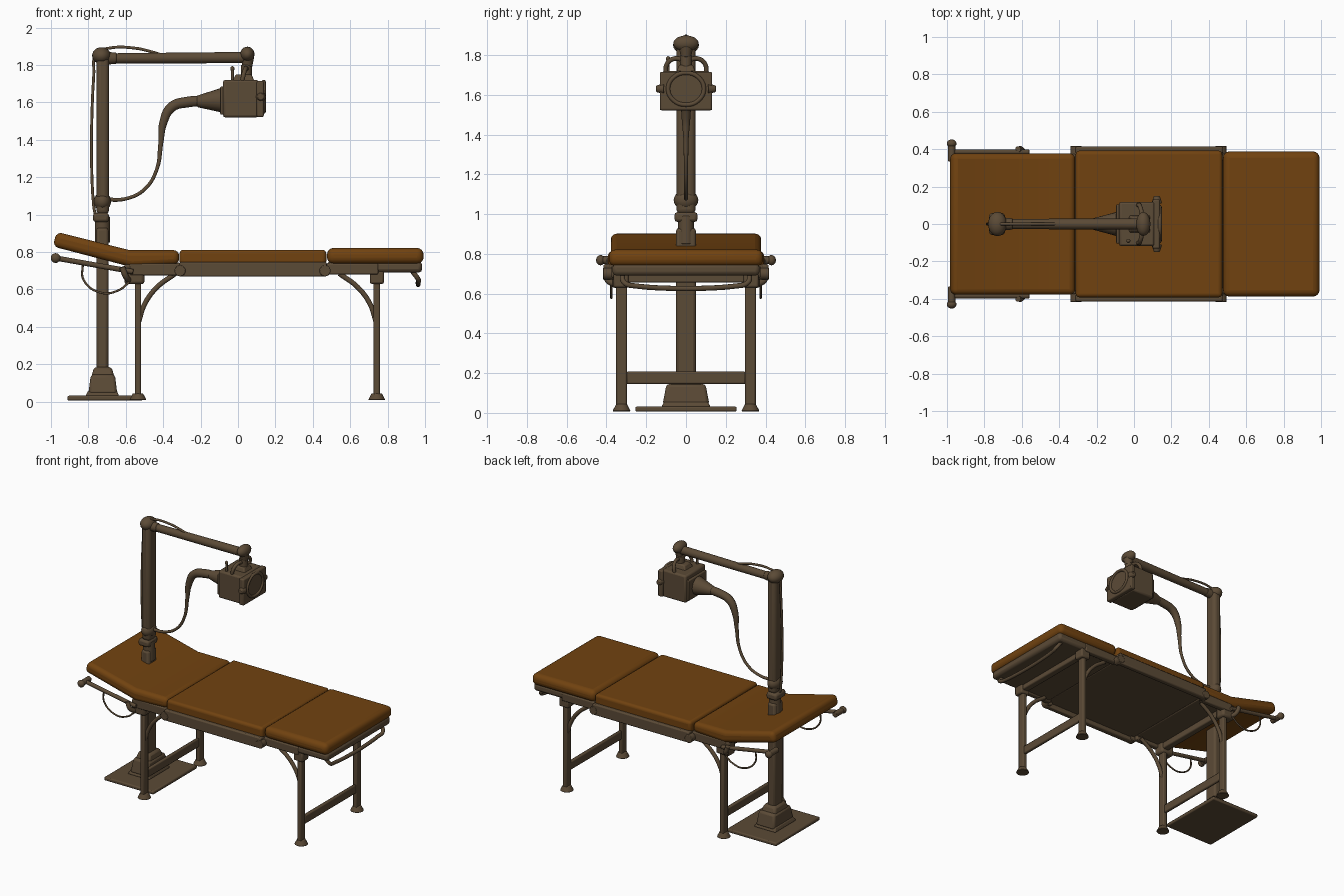
import bpy, bmesh, math
from mathutils import Vector, Matrix

cube = bpy.data.objects.get("Cube")
if cube:
    bpy.data.objects.remove(cube, do_unlink=True)


def material(name, rgb):
    m = bpy.data.materials.new(name)
    m.use_nodes = True
    m.diffuse_color = (*rgb, 1)
    m.node_tree.nodes["Principled BSDF"].inputs["Base Color"].default_value = (*rgb, 1)
    return m


LEATHER = material("brown leather", (0.165, 0.055, 0.005))
METAL = material("dull bronze metal", (0.105, 0.069, 0.037))


def link(name, mesh, mat, bevel=0.0, segments=2):
    ob = bpy.data.objects.new(name, mesh)
    bpy.context.collection.objects.link(ob)
    mesh.materials.clear()
    mesh.materials.append(mat)
    if bevel:
        b = ob.modifiers.new("soft edges", 'BEVEL')
        b.width, b.segments, b.limit_method = bevel, segments, 'ANGLE'
    bpy.ops.object.select_all(action='DESELECT')
    ob.select_set(True)
    bpy.context.view_layer.objects.active = ob
    bpy.ops.object.shade_smooth_by_angle(angle=math.radians(40))
    return ob


def from_bmesh(name, bm, mat, bevel=0.0, segments=2):
    bmesh.ops.recalc_face_normals(bm, faces=bm.faces)
    mesh = bpy.data.meshes.new(name)
    bm.to_mesh(mesh)
    bm.free()
    return link(name, mesh, mat, bevel, segments)


def box(name, x, y, z, mat=METAL, bevel=0.008, segments=2, taper=1.0):
    """Box between x, y and z ranges; taper scales its top."""
    bm = bmesh.new()
    bmesh.ops.create_cube(bm, size=1)
    mid = [sum(r) / 2 for r in (x, y, z)]
    for v in bm.verts:
        t = taper if v.co.z > 0 else 1
        v.co = Vector((mid[0] + v.co.x * t * (x[1] - x[0]),
                       mid[1] + v.co.y * t * (y[1] - y[0]),
                       mid[2] + v.co.z * (z[1] - z[0])))
    return from_bmesh(name, bm, mat, bevel, segments)


def prism(name, outline, y, mat, bevel, segments=2):
    """Side outline in x and z, extruded across the y range."""
    bm = bmesh.new()
    face = bm.faces.new([bm.verts.new((px, y[0], pz)) for px, pz in outline])
    ext = bmesh.ops.extrude_face_region(bm, geom=[face])
    for v in ext["geom"]:
        if isinstance(v, bmesh.types.BMVert):
            v.co.y = y[1]
    return from_bmesh(name, bm, mat, bevel, segments)


def rod(name, a, b, r1, r2=None, sides=20, bevel=0.004):
    a, b = Vector(a), Vector(b)
    d = b - a
    bm = bmesh.new()
    mat = Matrix.Translation((a + b) / 2) @ d.to_track_quat('Z', 'Y').to_matrix().to_4x4()
    bmesh.ops.create_cone(bm, cap_ends=True, segments=sides, radius1=r1,
                          radius2=r1 if r2 is None else r2, depth=d.length, matrix=mat)
    return from_bmesh(name, bm, METAL, bevel)


def ball(name, centre, size):
    bm = bmesh.new()
    bmesh.ops.create_uvsphere(bm, u_segments=20, v_segments=12, radius=1)
    for v in bm.verts:
        v.co = Vector(centre) + Vector(v.co[i] * size[i] for i in range(3))
    return from_bmesh(name, bm, METAL)


def tube(name, points, radius, radii=None, closed=False):
    """Smooth tube through the points, turned into a mesh."""
    cu = bpy.data.curves.new(name, 'CURVE')
    cu.dimensions = '3D'
    cu.bevel_depth, cu.bevel_resolution, cu.use_fill_caps = radius, 3, True
    sp = cu.splines.new('BEZIER')
    sp.bezier_points.add(len(points) - 1)
    sp.resolution_u, sp.use_cyclic_u = 8, closed
    for i, (bp, p) in enumerate(zip(sp.bezier_points, points)):
        bp.co = p
        bp.handle_left_type = bp.handle_right_type = 'AUTO'
        bp.radius = radii[i] if radii else 1
    tmp = bpy.data.objects.new("path", cu)
    bpy.context.collection.objects.link(tmp)
    deps = bpy.context.evaluated_depsgraph_get()
    mesh = bpy.data.meshes.new_from_object(tmp.evaluated_get(deps))
    bpy.data.objects.remove(tmp, do_unlink=True)
    return link(name, mesh, METAL)


# Cushions: tilted head piece, middle and foot
prism("head_cushion", [(-0.99, 0.83), (-0.97, 0.908), (-0.58, 0.81), (-0.315, 0.81),
                       (-0.315, 0.735), (-0.57, 0.72)], (-0.378, 0.378), LEATHER, 0.03, 4)
box("middle_cushion", (-0.312, 0.472), (-0.392, 0.392), (0.73, 0.812), LEATHER, 0.02, 4)
box("foot_cushion", (0.476, 0.992), (-0.388, 0.388), (0.737, 0.822), LEATHER, 0.035, 4)

# Frame under the cushions
box("head_frame", (-0.58, -0.31), (-0.36, 0.36), (0.70, 0.745))
box("middle_frame", (-0.31, 0.475), (-0.39, 0.39), (0.70, 0.745))
box("foot_frame", (0.475, 0.985), (-0.37, 0.37), (0.69, 0.75), bevel=0.02)

for side, s in (("left", 1), ("right", -1)):
    def span(a, b):
        return tuple(sorted((s * a, s * b)))

    # Side rails with clamps at the cushion joints
    box(side + "_middle_rail", (-0.312, 0.474), span(0.375, 0.415), (0.668, 0.748))
    box(side + "_head_rail", (-0.58, -0.31), span(0.335, 0.375), (0.675, 0.74))
    box(side + "_foot_rail", (0.47, 0.75), span(0.335, 0.375), (0.68, 0.74))
    for x in (-0.31, 0.465):
        rod(side + "_rail_clamp", (x, s * 0.36, 0.70), (x, s * 0.418, 0.70), 0.03)

    # Legs with mounting blocks, flared feet and curved braces
    for end, x, d in (("head", -0.535, 1), ("foot", 0.742, -1)):
        box(f"{side}_{end}_leg", (x - 0.017, x + 0.017), span(0.297, 0.351), (0.02, 0.70))
        rod(f"{side}_{end}_foot", (x, s * 0.324, 0.008), (x, s * 0.324, 0.045), 0.046, 0.027)
        tube(f"{side}_{end}_brace", [(x + d * px, s * 0.324, z) for px, z in
             ((0.005, 0.43), (0.035, 0.52), (0.10, 0.61), (0.20, 0.685))], 0.014)
    box(side + "_head_block", (-0.608, -0.50), span(0.29, 0.372), (0.628, 0.74), bevel=0.015)
    box(side + "_foot_block", (0.705, 0.78), span(0.29, 0.365), (0.63, 0.70), bevel=0.01)

    # Head handle bars with grips and a drooping loop
    rod(side + "_handle_bar", (-0.56, s * 0.385, 0.695), (-0.975, s * 0.385, 0.768), 0.014)
    rod(side + "_handle_grip", (-0.975, s * 0.335, 0.768), (-0.975, s * 0.43, 0.768), 0.02)
    ball(side + "_grip_knob", (-0.975, s * 0.43, 0.768), (0.026, 0.022, 0.026))
    tube(side + "_handle_bracket", [(-0.62, s * 0.40, 0.72), (-0.60, s * 0.395, 0.67),
                                    (-0.58, s * 0.35, 0.645)], 0.016)
    tube(side + "_loop_cable", [(x, s * 0.375, z) for x, z in
         ((-0.83, 0.74), (-0.825, 0.65), (-0.73, 0.582), (-0.64, 0.595), (-0.58, 0.64))], 0.006)

# Cross bars between the legs
for end, x in (("head", -0.535), ("foot", 0.742)):
    box(end + "_cross_bar", (x - 0.012, x + 0.012), (-0.30, 0.30), (0.145, 0.208))
    box(end + "_top_bar", (x - 0.025, x + 0.025), (-0.30, 0.30), (0.655, 0.71))

# Foot end pull bar
tube("foot_pull_bar", [(0.93, -0.32, 0.70), (0.963, -0.31, 0.655), (0.963, -0.25, 0.638),
                       (0.963, 0.25, 0.638), (0.963, 0.31, 0.655), (0.93, 0.32, 0.70)], 0.013)

# Stand: base plate, pedestal, lower post and round upper post
box("base_plate", (-0.912, -0.51), (-0.255, 0.255), (0.006, 0.032))
box("pedestal_skirt", (-0.815, -0.635), (-0.125, 0.125), (0.03, 0.06), taper=0.85)
box("pedestal", (-0.80, -0.645), (-0.118, 0.118), (0.04, 0.145), bevel=0.015, taper=0.83)
box("pedestal_neck", (-0.785, -0.66), (-0.085, 0.085), (0.13, 0.185), bevel=0.015, taper=0.75)
box("lower_post", (-0.757, -0.693), (-0.05, 0.05), (0.12, 0.93), bevel=0.015)
rod("post_socket", (-0.725, 0, 0.85), (-0.725, 0, 0.99), 0.04)
box("post_collar", (-0.775, -0.69), (-0.058, 0.058), (0.96, 1.01), bevel=0.015)
ball("post_joint", (-0.725, 0, 1.07), (0.046, 0.062, 0.05))
box("upper_post", (-0.757, -0.69), (-0.048, 0.048), (1.0, 1.85), bevel=0.025, segments=4)
ball("post_cap", (-0.73, 0, 1.85), (0.05, 0.065, 0.045))

# Cable down the back of the post and over the arm
tube("post_cable", [(-0.755, 0, 0.97), (-0.772, 0, 1.05), (-0.771, 0, 1.75),
                    (-0.755, 0, 1.865), (-0.69, 0, 1.89), (-0.55, 0, 1.89),
                    (-0.46, 0, 1.87), (-0.38, 0, 1.845)], 0.008)

# Arm and its end joint
rod("arm", (-0.73, 0, 1.835), (0.04, 0, 1.84), 0.027, 0.03)
rod("arm_sleeve", (-0.73, 0, 1.835), (-0.65, 0, 1.837), 0.036, 0.03)
ball("arm_joint", (0.05, 0, 1.858), (0.038, 0.064, 0.04))
rod("arm_joint_collar", (0.05, 0, 1.79), (0.05, 0, 1.84), 0.026, 0.036)
rod("head_stem", (0.045, 0, 1.71), (0.045, 0, 1.80), 0.03)

# Lamp head: housing, front plate, lens ring and yoke
box("lamp_housing", (-0.08, 0.11), (-0.118, 0.118), (1.52, 1.72), bevel=0.012)
box("front_plate", (0.10, 0.138), (-0.132, 0.132), (1.522, 1.715), bevel=0.008)
box("housing_top", (-0.03, 0.09), (-0.05, 0.05), (1.71, 1.75), taper=0.7)
tube("lens_ring", [(0.138, 0.09 * math.cos(a), 1.63 + 0.08 * math.sin(a))
                   for a in (i * math.pi / 4 for i in range(8))], 0.011, closed=True)
tube("yoke", [(0.02, -0.10, 1.70), (0.03, -0.098, 1.75), (0.04, -0.065, 1.78), (0.045, 0, 1.775),
              (0.04, 0.065, 1.78), (0.03, 0.098, 1.75), (0.02, 0.10, 1.70)], 0.012)
rod("control_lever", (-0.03, -0.09, 1.71), (-0.03, -0.09, 1.785), 0.008)
ball("lever_knob", (-0.03, -0.09, 1.78), (0.011, 0.011, 0.014))
for s in (-1, 1):
    rod("side_knob", (0.122, s * 0.11, 1.63), (0.122, s * 0.15, 1.63), 0.028, 0.016)

# Cone behind the head and tapering hose back to the post
box("rear_cone_flange", (-0.095, -0.075), (-0.105, 0.105), (1.535, 1.685), bevel=0.006)
rod("rear_cone", (-0.08, 0, 1.612), (-0.22, 0, 1.605), 0.068, 0.03)
tube("hose", [(-0.15, 0, 1.607), (-0.27, 0, 1.602), (-0.355, 0, 1.575), (-0.40, 0, 1.49),
              (-0.413, 0, 1.38), (-0.435, 0, 1.24), (-0.50, 0, 1.135), (-0.60, 0, 1.085),
              (-0.71, 0, 1.08)], 0.03, [1, 1, 0.95, 0.75, 0.45, 0.33, 0.33, 0.33, 0.4])
